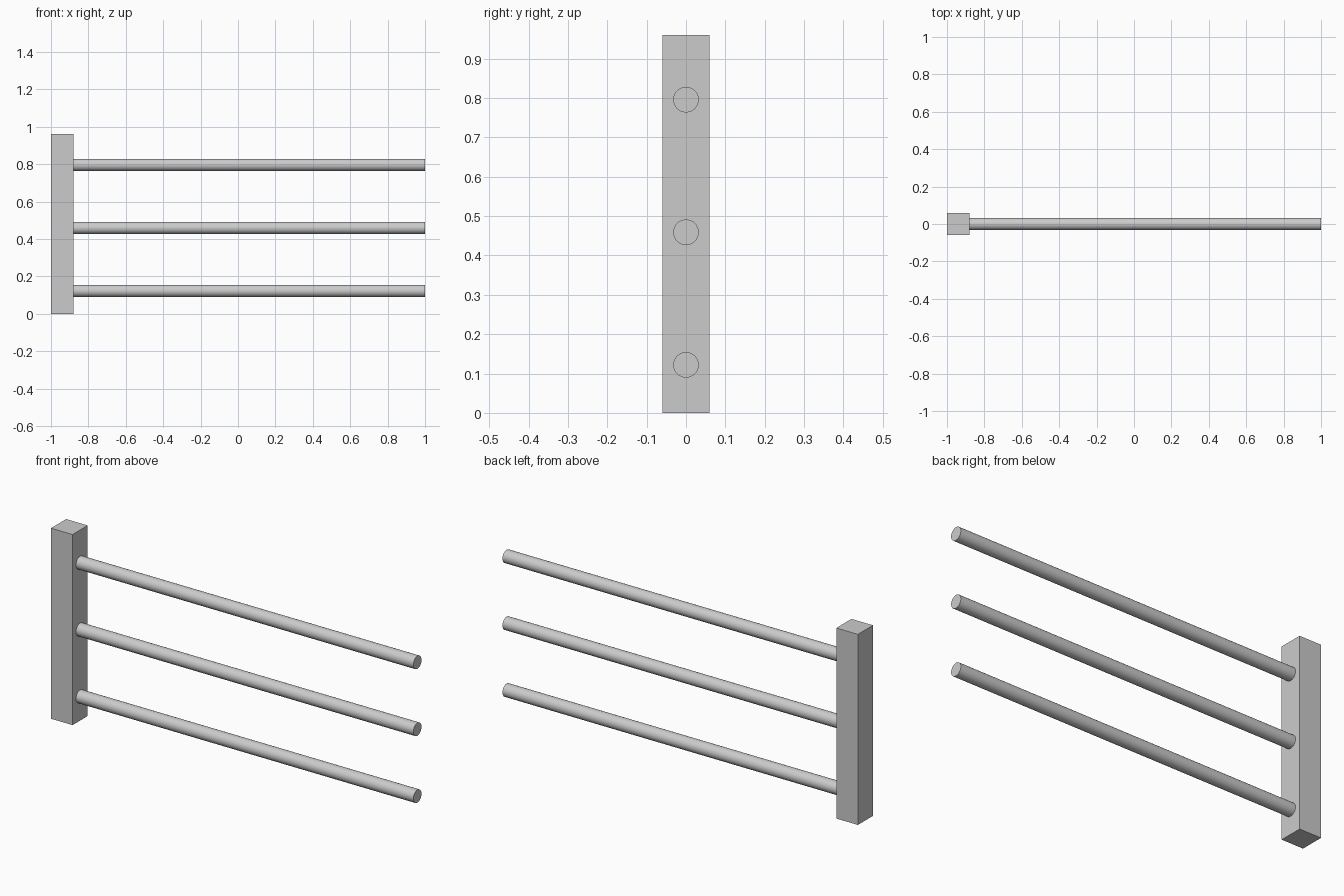
import bpy
import math

if "Cube" in bpy.data.objects:
    bpy.data.objects.remove(bpy.data.objects["Cube"])

POST_W, POST_H = 0.12, 0.96
RAIL_R = 0.0325
RAIL_START, RAIL_END = -1 + POST_W, 1.0

# Square upright post at the left end
bpy.ops.mesh.primitive_cube_add(size=1, location=(-1 + POST_W / 2, 0, POST_H / 2))
post = bpy.context.object
post.name = "post"
post.scale = (POST_W, POST_W, POST_H)
bpy.ops.object.transform_apply(location=False, rotation=False, scale=True)


# Round horizontal rail butted against the post
def add_rail(name, z):
    bpy.ops.mesh.primitive_cylinder_add(
        vertices=32, radius=RAIL_R, depth=RAIL_END - RAIL_START,
        location=((RAIL_START + RAIL_END) / 2, 0, z),
        rotation=(0, math.pi / 2, 0))
    rail = bpy.context.object
    rail.name = name
    bpy.ops.object.shade_smooth_by_angle(angle=math.radians(30))


# Three evenly spaced rails
for i, name in enumerate(("lower_rail", "middle_rail", "upper_rail")):
    add_rail(name, 0.122 + i * 0.337)
